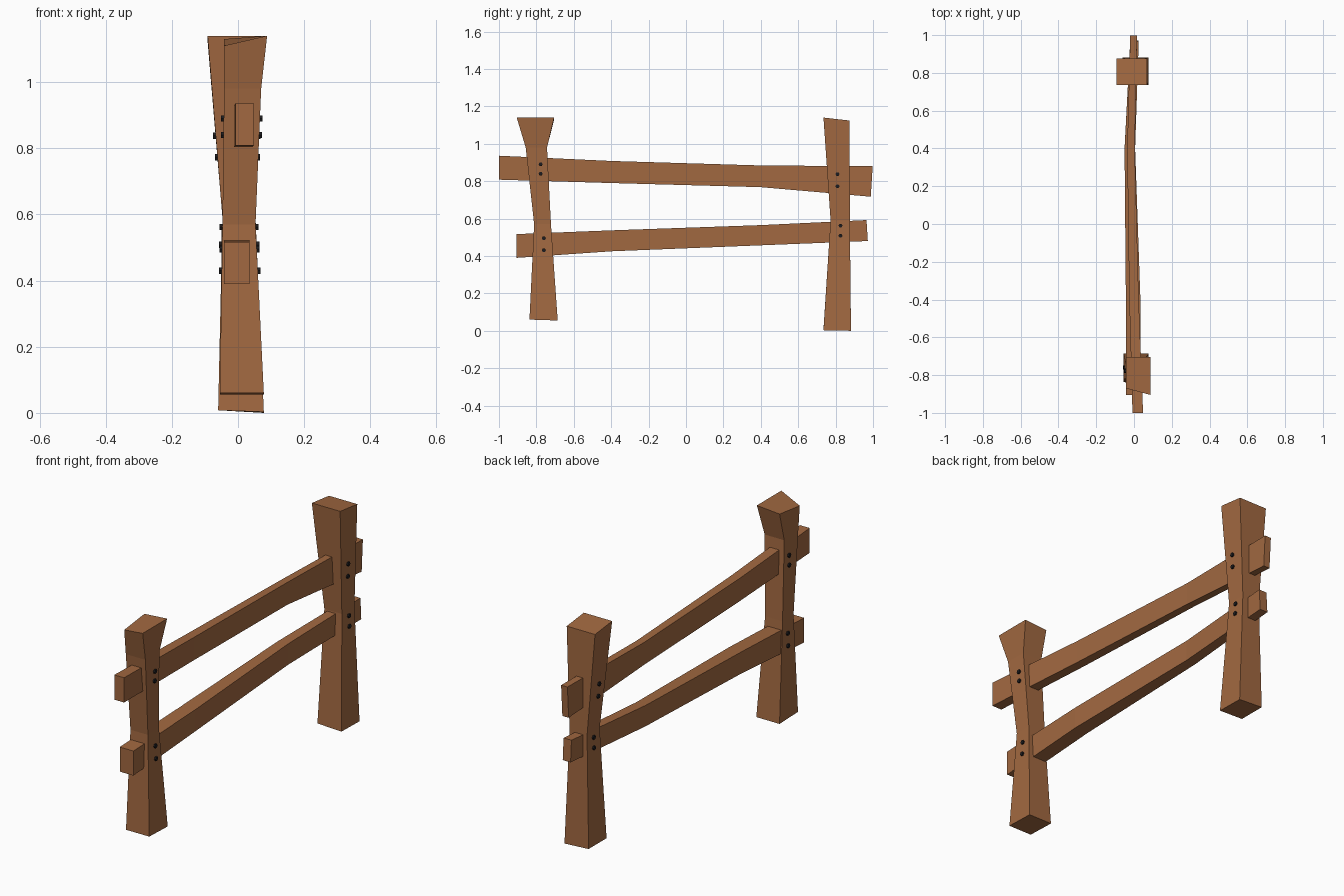
import bpy, bmesh
from mathutils import Vector

if "Cube" in bpy.data.objects:
    bpy.data.objects.remove(bpy.data.objects["Cube"])


def material(name, rgb):
    m = bpy.data.materials.new(name)
    m.diffuse_color = (*rgb, 1)
    m.use_nodes = True
    m.node_tree.nodes["Principled BSDF"].inputs["Base Color"].default_value = m.diffuse_color
    return m


WOOD = material("wood", (0.36, 0.14, 0.052))
IRON = material("iron", (0.012, 0.012, 0.014))


def loft(name, sections):
    """Bridge four-cornered rings into a closed, flat-faced timber."""
    bm = bmesh.new()
    rings = [[bm.verts.new(p) for p in ring] for ring in sections]
    for a, b in zip(rings, rings[1:]):
        for i in range(4):
            j = (i + 1) % 4
            bm.faces.new((a[i], a[j], b[j], b[i]))
    bm.faces.new(rings[0])
    bm.faces.new(rings[-1])
    bmesh.ops.recalc_face_normals(bm, faces=bm.faces)
    me = bpy.data.meshes.new(name)
    bm.to_mesh(me)
    bm.free()
    me.materials.append(WOOD)
    ob = bpy.data.objects.new(name, me)
    bpy.context.collection.objects.link(ob)
    return ob


def post_ring(z, x0, x1, y0, y1, drops=(0, 0, 0, 0)):
    corners = ((x0, y0), (x1, y0), (x1, y1), (x0, y1))
    return [Vector((x, y, z - d)) for (x, y), d in zip(corners, drops)]


def rail_ring(y, x0, x1, z0, z1, lean=0):
    return [Vector(p) for p in ((x0, y, z0), (x1, y, z0),
                                (x1, y + lean, z1), (x0, y + lean, z1))]


# Posts: waisted timbers with flared, uneven tops
front_top = post_ring(1.14, -0.042, 0.088, -0.905, -0.705, (0.03, 0, 0, 0.01))
front_top[0].y = -0.87
front_rings = [
    post_ring(0.055, -0.055, 0.078, -0.837, -0.686, (-0.005, -0.005, 0, 0)),
    post_ring(0.57, -0.047, 0.053, -0.805, -0.728),
    post_ring(0.98, -0.042, 0.07, -0.857, -0.743),
    front_top]
back_rings = [
    post_ring(0.008, -0.06, 0.078, 0.735, 0.882, (0, 0.005, 0.008, 0)),
    post_ring(0.59, -0.047, 0.053, 0.773, 0.876),
    post_ring(1.14, -0.092, 0.07, 0.735, 0.875, (0, 0, 0.016, 0.016))]
# narrow the neck from the flare towards the waist
front_rings[1][0].y = front_rings[1][1].y = -0.812
front_rings[1][2].y = front_rings[1][3].y = -0.722
loft("front_post", front_rings)
loft("back_post", back_rings)

# Rails: slightly bent planks passing through the posts
loft("upper_rail", [
    rail_ring(-1.0, -0.008, 0.048, 0.808, 0.936),
    rail_ring(-0.4, -0.025, 0.025, 0.79, 0.908),
    rail_ring(0.4, -0.036, 0.004, 0.768, 0.884),
    rail_ring(0.988, -0.02, 0.016, 0.717, 0.88, 0.01)])
loft("lower_rail", [
    rail_ring(-0.905, -0.043, 0.035, 0.39, 0.517),
    rail_ring(-0.4, -0.043, 0.034, 0.425, 0.537),
    rail_ring(0.4, -0.05, 0.006, 0.457, 0.565),
    rail_ring(0.972, -0.02, 0.025, 0.48, 0.592, -0.007)])


def side_x(rings, z, corner):
    """x of a post's side at height z."""
    for a, b in zip(rings, rings[1:]):
        p, q = a[corner], b[corner]
        if p.z <= z <= q.z:
            return p.x + (q.x - p.x) * (z - p.z) / (q.z - p.z)


# Nails: pairs of small studs on both sides of each joint
for label, rings, spots in (
        ("front", front_rings, ((-0.777, 0.89), (-0.777, 0.84), (-0.76, 0.495), (-0.76, 0.43))),
        ("back", back_rings, ((0.81, 0.838), (0.81, 0.773), (0.826, 0.562), (0.826, 0.508)))):
    for n, (y, z) in enumerate(spots):
        for side, corner in (("left", 0), ("right", 1)):
            x = side_x(rings, z, corner)
            bpy.ops.mesh.primitive_cylinder_add(
                vertices=6, radius=0.011, depth=0.016,
                location=(x, y, z), rotation=(0, 1.5708, 0))
            ob = bpy.context.object
            ob.name = f"{label}_{side}_nail_{n + 1}"
            ob.data.materials.append(IRON)
